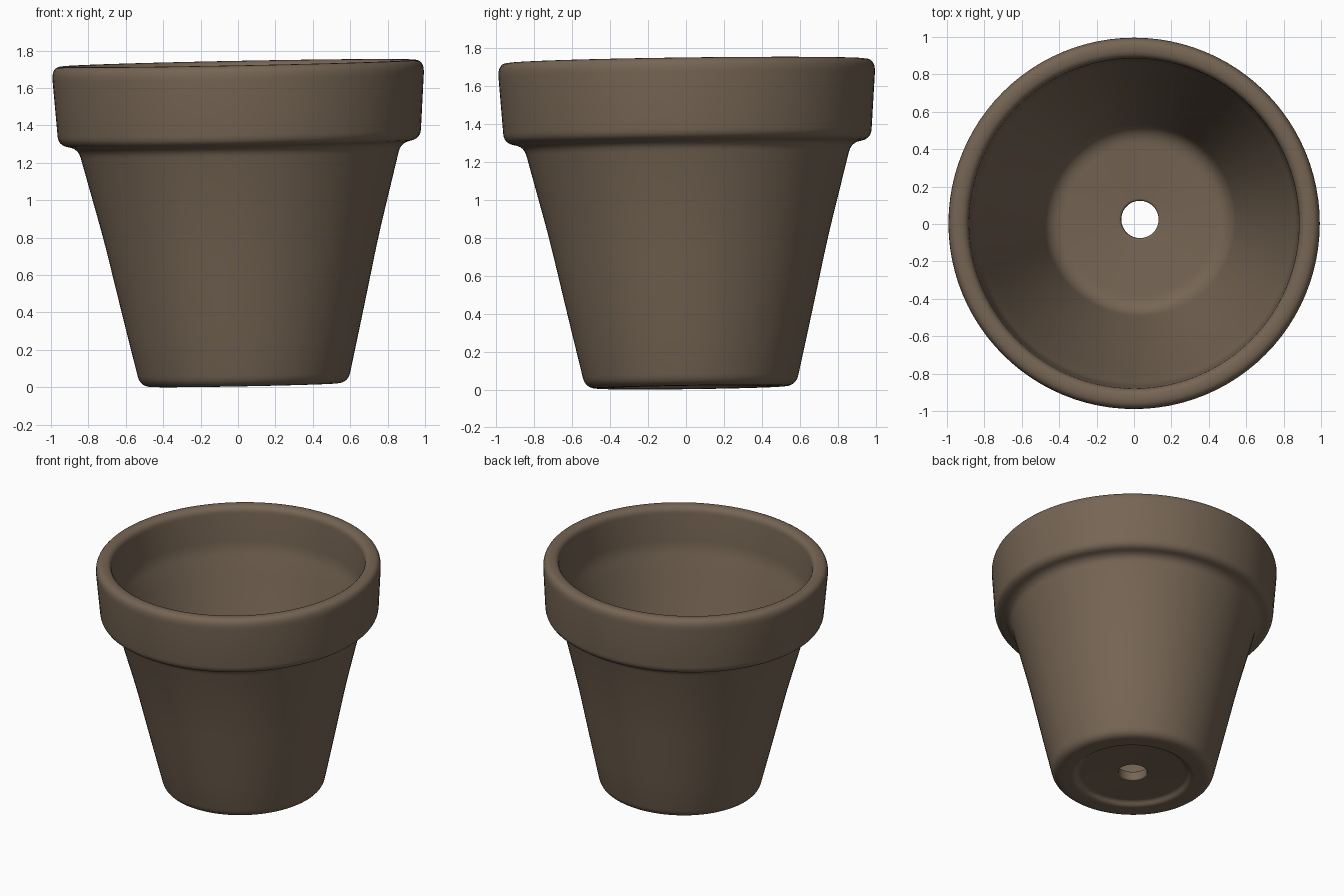
import bpy, bmesh, math
from mathutils import Vector, Matrix

cube = bpy.data.objects.get("Cube")
if cube:
    bpy.data.objects.remove(cube, do_unlink=True)

# Clay colour
clay = bpy.data.materials.new("brown clay")
clay.use_nodes = True
colour = (0.18, 0.13, 0.088, 1)
clay.diffuse_color = colour
bsdf = next(n for n in clay.node_tree.nodes if n.type == 'BSDF_PRINCIPLED')
bsdf.inputs["Base Color"].default_value = colour
bsdf.inputs["Roughness"].default_value = 0.9

# Closed wall section: radius, height, corner rounding
section = [
    (0.10, 0.03, 0.008), (0.38, 0.03, 0.02), (0.41, 0.0, 0.02),   # recessed underside
    (0.555, 0.0, 0.06), (0.645, 0.39, 0.12), (0.735, 0.79, 0.12),  # outer wall
    (0.863, 1.28, 0.05), (0.968, 1.30, 0.05),                      # shoulder under rim
    (0.998, 1.722, 0.075), (0.885, 1.722, 0.05),                   # rim band and lip
    (0.868, 1.42, 0.05), (0.83, 1.30, 0.08),                       # inner step
    (0.49, 0.11, 0.09), (0.10, 0.10, 0.015),                       # inner wall and floor
]


def rounded(points, steps=6):
    """Round every corner of a closed section with a small curve."""
    out = []
    count = len(points)
    for i, (r, z, size) in enumerate(points):
        corner = Vector((r, 0, z))
        ends = []
        for j in (i - 1, (i + 1) % count):
            edge = Vector((points[j][0], 0, points[j][1])) - corner
            ends.append(corner + edge.normalized() * min(size, edge.length * 0.48))
        for k in range(steps + 1):
            t = k / steps
            out.append(ends[0] * (1 - t) ** 2 + corner * 2 * t * (1 - t) + ends[1] * t * t)
    return out


# Lathe the section around the pot's axis
bm = bmesh.new()
verts = [bm.verts.new(p) for p in rounded(section)]
edges = [bm.edges.new((verts[i - 1], verts[i])) for i in range(len(verts))]
bmesh.ops.spin(bm, geom=verts + edges, cent=(0, 0, 0), axis=(0, 0, 1),
               angle=math.tau, steps=96, use_merge=True, use_duplicate=False)
bmesh.ops.remove_doubles(bm, verts=bm.verts, dist=0.0003)
bmesh.ops.recalc_face_normals(bm, faces=bm.faces)

# Slight handmade lean
lean = Matrix.Rotation(-0.0195, 4, 'Y') @ Matrix.Rotation(0.013, 4, 'X')
bmesh.ops.transform(bm, matrix=Matrix.Translation((0.033, 0.025, 0)) @ lean, verts=bm.verts)
lowest = min(v.co.z for v in bm.verts)
bmesh.ops.translate(bm, vec=(0, 0, -lowest), verts=bm.verts)

mesh = bpy.data.meshes.new("flower_pot")
bm.to_mesh(mesh)
bm.free()
mesh.materials.append(clay)
pot = bpy.data.objects.new("flower_pot", mesh)
bpy.context.collection.objects.link(pot)
bpy.context.view_layer.objects.active = pot
pot.select_set(True)
bpy.ops.object.shade_smooth_by_angle(angle=math.radians(40))
